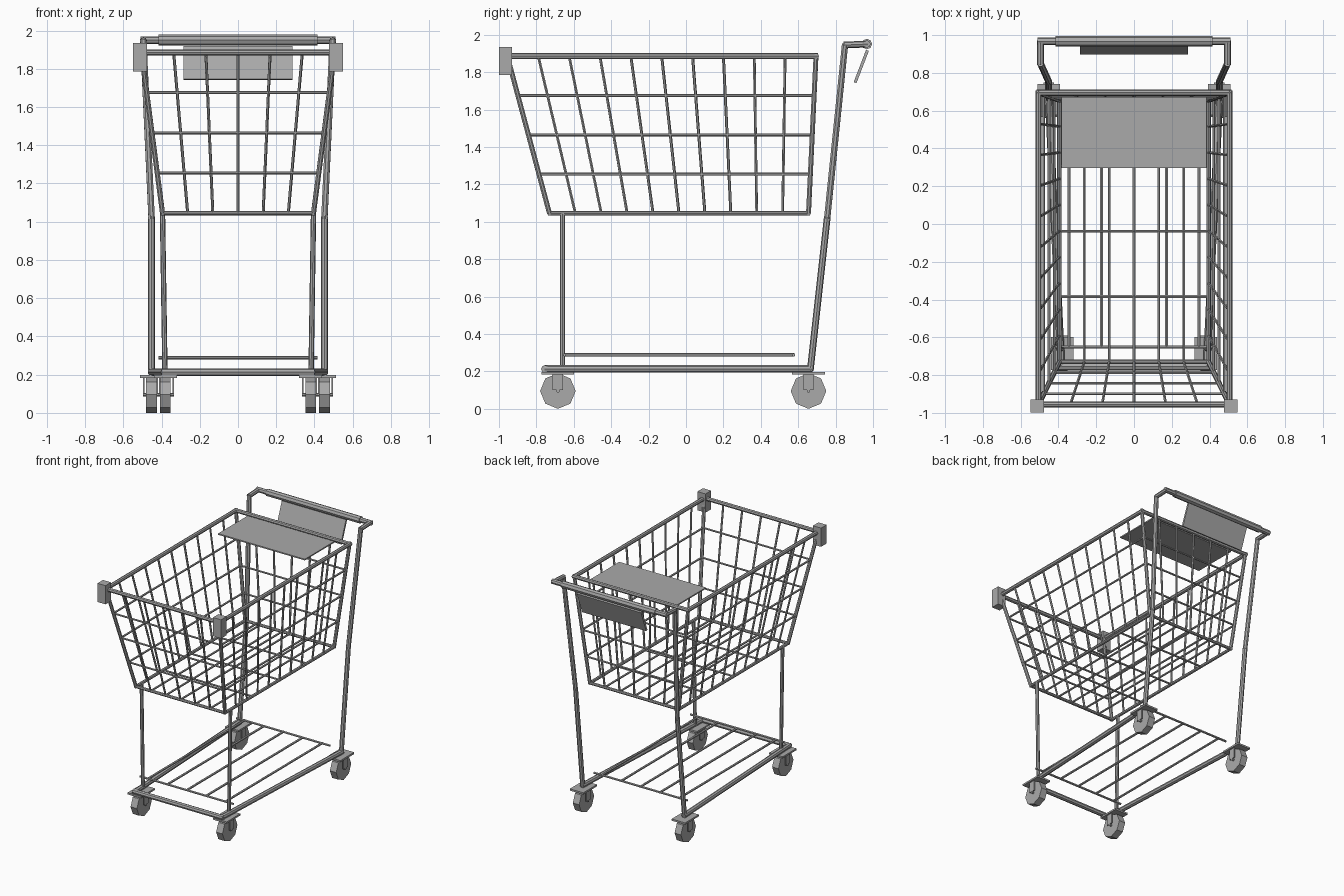
import bpy
import bmesh
from math import radians
from mathutils import Vector, Matrix

cube = bpy.data.objects.get("Cube")
if cube:
    bpy.data.objects.remove(cube, do_unlink=True)

grey = bpy.data.materials.new("metal grey")
grey.use_nodes = True
colour = (0.4, 0.4, 0.4, 1)
grey.diffuse_color = colour
grey.node_tree.nodes["Principled BSDF"].inputs["Base Color"].default_value = colour


def finish(name, bm):
    mesh = bpy.data.meshes.new(name)
    bm.to_mesh(mesh)
    bm.free()
    mesh.materials.append(grey)
    obj = bpy.data.objects.new(name, mesh)
    bpy.context.scene.collection.objects.link(obj)
    return obj


def tubes(name, segments, radius, sides=6, extend=0.0):
    """One object holding a straight capped tube for every (start, end) pair."""
    bm = bmesh.new()
    for a, b in segments:
        a, b = Vector(a), Vector(b)
        d = b - a
        turn = d.to_track_quat('Z', 'Y').to_matrix().to_4x4()
        bmesh.ops.create_cone(bm, cap_ends=True, segments=sides, radius1=radius,
                              radius2=radius, depth=d.length + 2 * extend,
                              matrix=Matrix.Translation((a + b) / 2) @ turn)
    return finish(name, bm)


def box(name, centre, size, tilt=0):
    bm = bmesh.new()
    bmesh.ops.create_cube(bm, size=1, matrix=Matrix.Translation(centre)
                          @ Matrix.Rotation(tilt, 4, 'X')
                          @ Matrix.Diagonal((*size, 1)))
    return finish(name, bm)


def ring(corners):
    return [(corners[i], corners[(i + 1) % 4]) for i in range(4)]


def divide(a, b, n):
    """Inner points that split a line into n equal parts."""
    return [a.lerp(b, i / n) for i in range(1, n)]


# Basket corners: front right, front left, back left, back right
low = [Vector(p) for p in ((-0.395, -0.73, 1.045), (0.395, -0.73, 1.045),
                           (0.395, 0.655, 1.045), (-0.395, 0.655, 1.045))]
top = [Vector(p) for p in ((-0.505, -0.955, 1.885), (0.505, -0.955, 1.885),
                           (0.505, 0.695, 1.885), (-0.505, 0.695, 1.885))]
tubes("basket_top_rim", ring(top), 0.016, 8, 0.012)
tubes("basket_bottom_rim", ring(low), 0.012, 8, 0.009)
tubes("basket_corner_posts", list(zip(low, top)), 0.014, 8)

# Basket upright wires: few on the ends, more along the sides
uprights = []
for i, n in enumerate((6, 10, 6, 10)):
    j = (i + 1) % 4
    uprights += zip(divide(low[i], low[j], n), divide(top[i], top[j], n))
tubes("basket_upright_wires", uprights, 0.008)

# Basket wire hoops
hoops = []
for k in (0.25, 0.5, 0.75):
    hoops += ring([a.lerp(b, k) for a, b in zip(low, top)])
tubes("basket_hoop_wires", hoops, 0.008)

# Basket floor
floor = list(zip(divide(low[0], low[1], 6), divide(low[3], low[2], 6)))
floor += zip(divide(low[0], low[3], 4), divide(low[1], low[2], 4))
tubes("basket_floor_wires", floor, 0.008)

# Child seat flap at the back of the basket
box("seat_flap", (0, 0.485, 1.878), (0.77, 0.375, 0.01))

# Lower tray
tray = [((x * 0.172, -0.65, 0.288), (x * 0.172, 0.58, 0.288)) for x in range(-2, 3)]
tray += [((-0.415, y, 0.288), (0.415, y, 0.288)) for y in (-0.65, 0.575)]
tubes("lower_tray", tray, 0.009)

# Base frame, open at the back
tubes("base_front_bar", [((-0.4, -0.755, 0.213), (0.4, -0.755, 0.213))], 0.02, 8)

for side, s in (("right", -1), ("left", 1)):
    tubes(side + "_base_rail",
          [((s * 0.385, -0.755, 0.213), (s * 0.452, 0.675, 0.213))], 0.02, 8)
    tubes(side + "_front_leg",
          [((s * 0.382, -0.66, 0.21), (s * 0.395, -0.66, 1.045))], 0.014, 8)

    # Rear post bending out and back to the handle
    path = [(s * 0.452, 0.665, 0.21), (s * 0.452, 0.755, 1.02),
            (s * 0.495, 0.85, 1.945), (s * 0.495, 0.965, 1.95)]
    tubes(side + "_rear_post", list(zip(path, path[1:])), 0.018, 8, 0.007)

    # Bumper on the front corner of the basket
    box(side + "_bumper", (s * 0.513, -0.964, 1.86), (0.072, 0.07, 0.15))

    # Casters: plate, fork cheeks and wheel
    for end, x, y in (("front", 0.38, -0.685), ("rear", 0.452, 0.655)):
        x *= s
        name = side + "_" + end
        box(name + "_caster_plate", (x, y, 0.19), (0.12, 0.175, 0.014))
        for cheek, dx in (("inner", -s), ("outer", s)):
            box(name + "_" + cheek + "_fork", (x + dx * 0.042, y, 0.145),
                (0.008, 0.055, 0.09))
        tubes(name + "_axle", [((x - 0.045, y, 0.095), (x + 0.045, y, 0.095))], 0.01)
        tubes(name + "_wheel", [((x - 0.028, y, 0.095), (x + 0.028, y, 0.095))],
              0.095, 8)

# Handle, grip and hanging panel
tubes("handle_bar", [((-0.51, 0.967, 1.95), (0.51, 0.967, 1.95))], 0.02, 8)
tubes("handle_grip", [((-0.415, 0.967, 1.95), (0.415, 0.967, 1.95))], 0.028, 8)
box("handle_panel", (0, 0.937, 1.83), (0.57, 0.016, 0.185), radians(-21))
